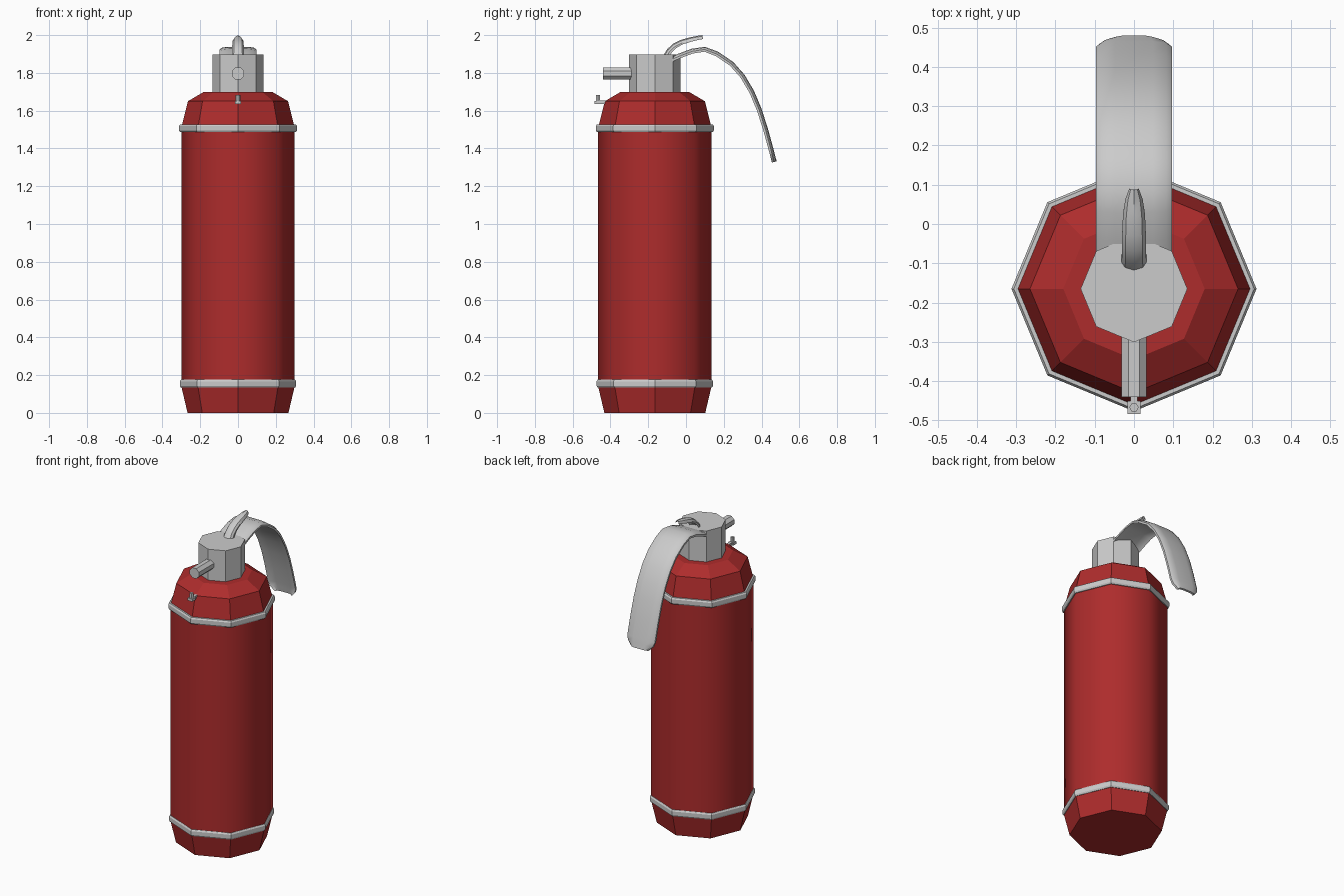
import bpy, bmesh, math
from mathutils import Vector, Matrix

if "Cube" in bpy.data.objects:
    bpy.data.objects.remove(bpy.data.objects["Cube"])

CY = -0.165          # axis of the bottle
red = bpy.data.materials.new("red_paint")
red.diffuse_color = (0.42, 0.025, 0.025, 1)
red.use_nodes = True
red.node_tree.nodes["Principled BSDF"].inputs["Base Color"].default_value = red.diffuse_color


def finish(bm, name, mat=None):
    bmesh.ops.recalc_face_normals(bm, faces=bm.faces)
    me = bpy.data.meshes.new(name)
    bm.to_mesh(me)
    bm.free()
    ob = bpy.data.objects.new(name, me)
    bpy.context.collection.objects.link(ob)
    if mat:
        me.materials.append(mat)
    return ob


def skin(bm, loops):
    """Join successive closed loops of points with quads."""
    rows = [[bm.verts.new(p) for p in loop] for loop in loops]
    for a, b in zip(rows, rows[1:]):
        for i in range(len(a)):
            j = (i + 1) % len(a)
            bm.faces.new((a[i], a[j], b[j], b[i]))
    return rows


def lathe(name, profile, mat=None, closed=False, n=8):
    """Octagonal revolve of (radius, z) points."""
    bm = bmesh.new()
    if closed:
        profile = profile + profile[:1]
    rows = skin(bm, [[(r * math.cos(2 * math.pi * i / n), CY + r * math.sin(2 * math.pi * i / n), z)
                      for i in range(n)] for r, z in profile])
    if closed:
        bmesh.ops.remove_doubles(bm, verts=bm.verts, dist=1e-5)
    else:
        bm.faces.new(rows[0])
        bm.faces.new(rows[-1])
    return finish(bm, name, mat)


def lever(name, path, section):
    """Curved strip; path = (y, z, half width, thickness), section = (x factor, drop)."""
    bm = bmesh.new()
    loops = []
    for k, (y, z, w, t) in enumerate(path):
        a, b = path[max(k - 1, 0)], path[min(k + 1, len(path) - 1)]
        d = Vector((0, b[0] - a[0], b[1] - a[1])).normalized()
        nrm = Vector((0, -d.z, d.y))
        top = [Vector((f * w, y, z)) - nrm * drop for f, drop in section]
        loops.append(top + [p - nrm * t for p in reversed(top)])
    rows = skin(bm, loops)
    bm.faces.new(rows[0])
    bm.faces.new(rows[-1])
    ob = finish(bm, name)
    bpy.context.view_layer.objects.active = ob
    ob.select_set(True)
    bpy.ops.object.shade_smooth_by_angle(angle=math.radians(35))
    ob.select_set(False)
    return ob


def rod(name, r1, r2, start, end, n):
    start, end = Vector(start), Vector(end)
    d = end - start
    m = (Matrix.Translation((start + end) / 2) @ d.to_track_quat('Z', 'Y').to_matrix().to_4x4()
         @ Matrix.Rotation(math.pi / n, 4, 'Z'))
    bm = bmesh.new()
    bmesh.ops.create_cone(bm, cap_ends=True, segments=n, radius1=r1, radius2=r2,
                          depth=d.length, matrix=m)
    return finish(bm, name)


# Bottle, smooth only round the straight wall
bottle = lathe("bottle", [(0.267, 0), (0.30, 0.14), (0.30, 1.51), (0.265, 1.65), (0.18, 1.70)], red)
for p in bottle.data.polygons:
    p.use_smooth = abs(p.normal.z) < 0.01

# Metal bands
for name, z, r in (("lower_band", 0.155, 0.308), ("upper_band", 1.507, 0.312)):
    lathe(name, [(0.285, z - 0.021), (r - 0.006, z - 0.021), (r, z - 0.012),
                 (r, z + 0.012), (r - 0.006, z + 0.021), (0.285, z + 0.021)], closed=True)

# Valve head and outlet nozzle
lathe("valve_head", [(0.136, 1.68), (0.136, 1.897)])
rod("nozzle", 0.035, 0.035, (0, -0.25, 1.797), (0, -0.44, 1.797), 8)

# Hose hook on the shoulder
rod("hook_arm", 0.013, 0.013, (0, -0.40, 1.645), (0, -0.472, 1.645), 4)
rod("hook_base", 0.023, 0.023, (0, -0.467, 1.636), (0, -0.467, 1.652), 4)
rod("hook_tip", 0.012, 0.012, (0, -0.467, 1.65), (0, -0.467, 1.682), 6)

# Big carrying handle: arched strip with a rounded end
W, T = 0.097, 0.012
main = [(-0.09, 1.88), (-0.04, 1.902), (0.03, 1.928), (0.10, 1.938), (0.17, 1.912),
        (0.25, 1.858), (0.31, 1.79), (0.36, 1.705), (0.40, 1.61), (0.435, 1.50), (0.465, 1.39)]
lever("handle", [(y, z, W, T) for y, z in main] + [(0.472, 1.362, 0.088, T), (0.48, 1.332, 0.058, T)],
      [(-1, 0.014), (-0.85, 0.004), (-0.5, 0), (0.5, 0), (0.85, 0.004), (1, 0.014)])

# Small trigger on top
lever("trigger", [(-0.125, 1.885, 0.034, 0.012), (-0.10, 1.925, 0.031, 0.012), (-0.07, 1.953, 0.031, 0.01),
                  (-0.03, 1.974, 0.030, 0.008), (0.02, 1.988, 0.028, 0.006),
                  (0.06, 1.996, 0.022, 0.004), (0.087, 2.0, 0.012, 0.003)],
      [(-1, 0.018), (-0.7, 0.006), (0, 0), (0.7, 0.006), (1, 0.018)])
